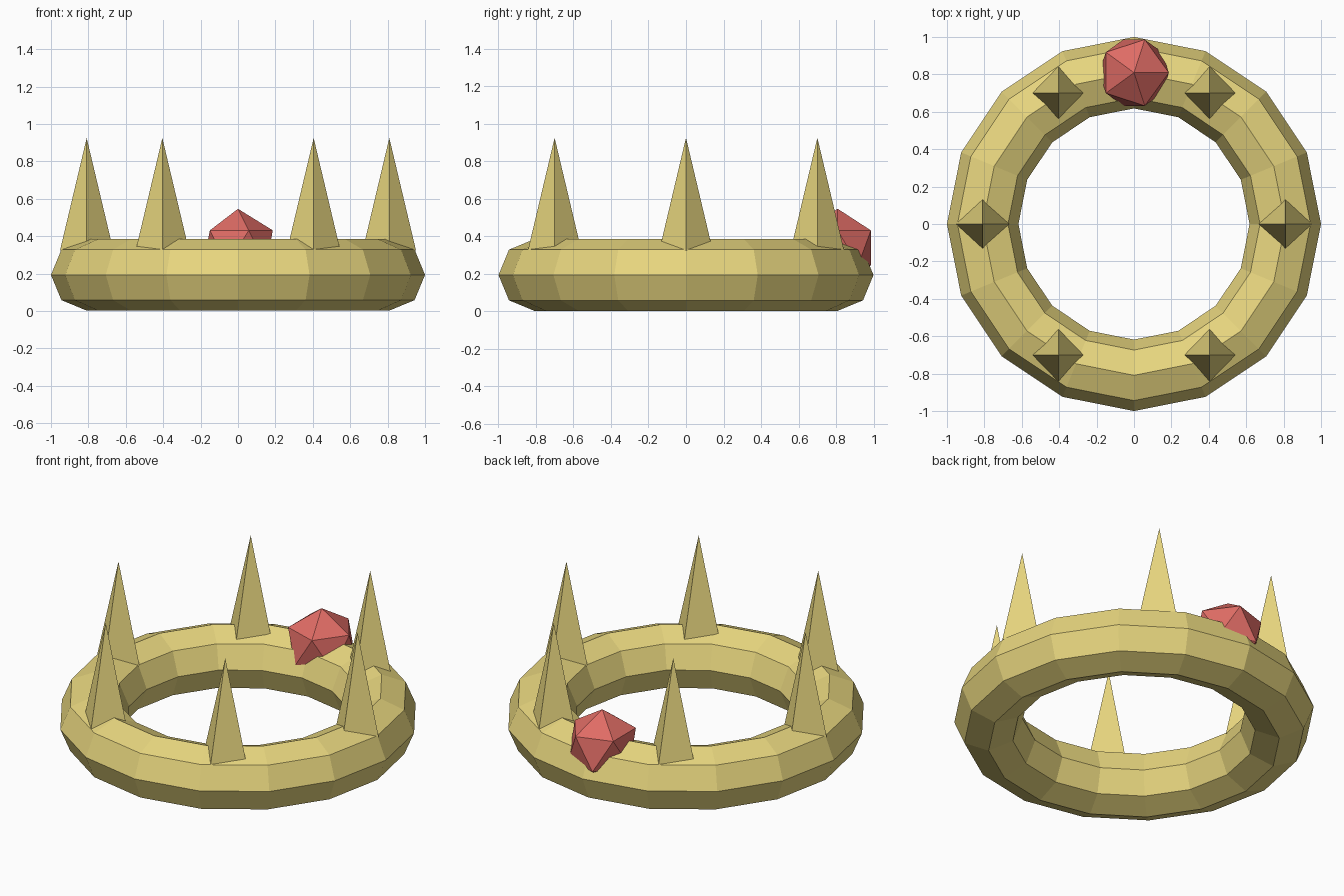
import bpy
from math import cos, sin, pi

if "Cube" in bpy.data.objects:
    bpy.data.objects.remove(bpy.data.objects["Cube"])


def material(name, color):
    m = bpy.data.materials.new(name)
    m.diffuse_color = color
    m.use_nodes = True
    m.node_tree.nodes["Principled BSDF"].inputs["Base Color"].default_value = m.diffuse_color
    return m


def finish(name, mat):
    ob = bpy.context.object
    ob.name = name
    ob.data.materials.append(mat)
    return ob


gold = material("gold", (0.80, 0.67, 0.21, 1))
red = material("red", (0.74, 0.15, 0.13, 1))

RING = 0.809   # radius of the band's centre line

# Faceted band: 16 segments around, 8-sided section
bpy.ops.mesh.primitive_torus_add(
    major_segments=16, minor_segments=8,
    major_radius=RING, minor_radius=0.191, location=(0, 0, 0.193))
finish("crown_band", gold)

# Six four-sided spikes, all with corners on the x and y axes
BASE, TIP = 0.322, 0.925
for i in range(6):
    a = i * pi / 3
    bpy.ops.mesh.primitive_cone_add(
        vertices=4, radius1=0.143, radius2=0, depth=TIP - BASE,
        location=(RING * cos(a), RING * sin(a), (BASE + TIP) / 2))
    finish(f"spike_{i + 1}", gold)

# Twenty-sided jewel sunk into the back of the band
bpy.ops.mesh.primitive_ico_sphere_add(
    subdivisions=1, radius=0.208, location=(0, RING, 0.338))
finish("jewel", red)
